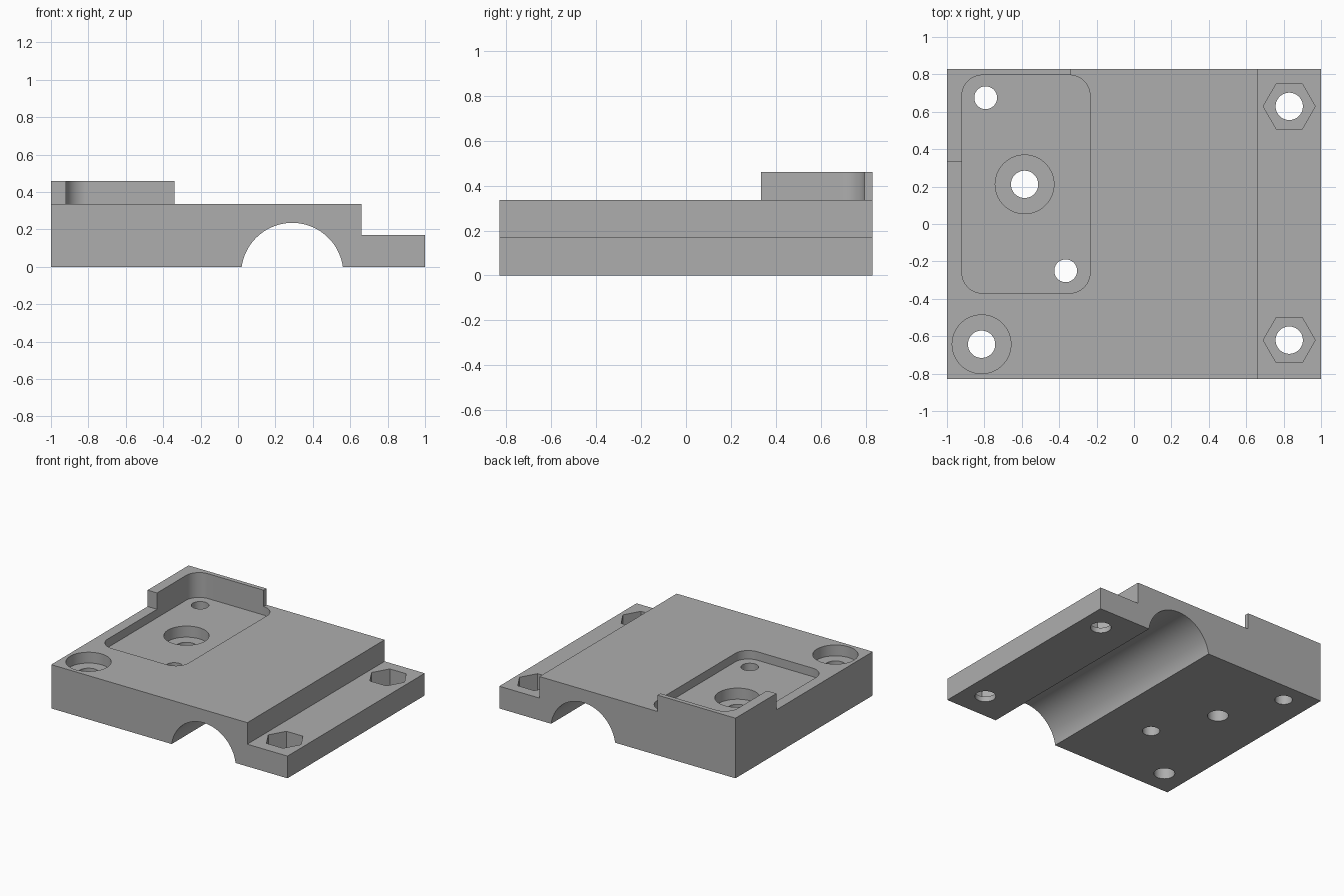
import bpy
import bmesh
from math import pi, sin, cos, asin
from mathutils import Matrix, Vector

cube = bpy.data.objects.get("Cube")
if cube:
    bpy.data.objects.remove(cube, do_unlink=True)

# Single plain grey
grey = bpy.data.materials.new("plain_grey")
grey.use_nodes = True
colour = (0.42, 0.42, 0.42, 1)
grey.diffuse_color = colour
grey.node_tree.nodes["Principled BSDF"].inputs["Base Color"].default_value = colour


def prism(name, outline, low, high, along_y=False):
    """Extrude a flat outline along z, or an x-z outline along y."""
    bm = bmesh.new()
    if along_y:
        verts = [bm.verts.new((x, low, z)) for x, z in outline]
        push = Vector((0, high - low, 0))
    else:
        verts = [bm.verts.new((x, y, low)) for x, y in outline]
        push = Vector((0, 0, high - low))
    base = bm.faces.new(verts)
    top = bmesh.ops.extrude_face_region(bm, geom=[base], use_keep_orig=True)["geom"]
    bmesh.ops.translate(bm, vec=push, verts=[v for v in top if isinstance(v, bmesh.types.BMVert)])
    bmesh.ops.recalc_face_normals(bm, faces=bm.faces[:])
    mesh = bpy.data.meshes.new(name)
    bm.to_mesh(mesh)
    bm.free()
    mesh.materials.append(grey)
    obj = bpy.data.objects.new(name, mesh)
    bpy.context.collection.objects.link(obj)
    return obj


def arc(cx, cy, r, start, end, steps):
    angles = [start + (end - start) * i / steps for i in range(steps + 1)]
    return [(cx + r * cos(a), cy + r * sin(a)) for a in angles]


def circle(cx, cy, r, sides=64):
    return arc(cx, cy, r, 0, 2 * pi, sides)[:-1]


def rounded_box(x0, x1, y0, y1, r):
    corners = [(x1 - r, y1 - r), (x0 + r, y1 - r), (x0 + r, y0 + r), (x1 - r, y0 + r)]
    points = []
    for i, (cx, cy) in enumerate(corners):
        points += arc(cx, cy, r, i * pi / 2, (i + 1) * pi / 2, 16)
    return points


def cut(target, outline, low, high):
    cutter = prism("cutter", outline, low, high)
    cutter.hide_render = True
    mod = target.modifiers.new("cut", 'BOOLEAN')
    mod.operation = 'DIFFERENCE'
    mod.solver = 'EXACT'
    mod.object = cutter
    bpy.ops.object.select_all(action='DESELECT')
    bpy.context.view_layer.objects.active = target
    target.select_set(True)
    bpy.ops.object.modifier_apply(modifier=mod.name)
    bpy.data.objects.remove(cutter, do_unlink=True)


DECK, STEP, RIM, FLOOR = 0.335, 0.17, 0.46, 0.27
HALF_Y = 0.83

# Stepped body with an arched channel underneath
channel_r, channel_z = 0.273, -0.038
dip = asin(-channel_z / channel_r)
channel = arc(0.29, channel_z, channel_r, pi - dip, dip, 64)
profile = [(-1, 0)] + [(x, max(z, 0)) for x, z in channel] + [
    (1, 0), (1, STEP), (0.66, STEP), (0.66, DECK), (-0.34, DECK), (-0.34, RIM), (-1, RIM)]
plate = prism("mounting_plate", profile, -HALF_Y, HALF_Y, along_y=True)

# Lower the front, leaving a raised corner at the back
cut(plate, [(-1.1, -1), (-0.34, -1), (-0.34, 0.335), (-1.1, 0.335)], DECK, 0.6)

# Rounded pocket, whose walls form the raised corner rim
cut(plate, rounded_box(-0.92, -0.235, -0.37, 0.796, 0.11), FLOOR, 0.6)

# Counterbored screw holes
for x, y, seat in [(-0.585, 0.212, FLOOR - 0.085), (-0.815, -0.643, DECK - 0.083)]:
    cut(plate, circle(x, y, 0.157), seat, 0.6)
    cut(plate, circle(x, y, 0.073), -0.1, 0.6)

# Small pocket holes
for x, y in [(-0.793, 0.675), (-0.365, -0.25)]:
    cut(plate, circle(x, y, 0.061), -0.1, 0.6)

# Hexagonal nut recesses on the lower step
for y in (0.629, -0.621):
    cut(plate, circle(0.83, y, 0.139, 6), 0.04, 0.6)
    cut(plate, circle(0.83, y, 0.073), -0.1, 0.6)

bpy.ops.object.shade_smooth_by_angle(angle=pi / 6)
